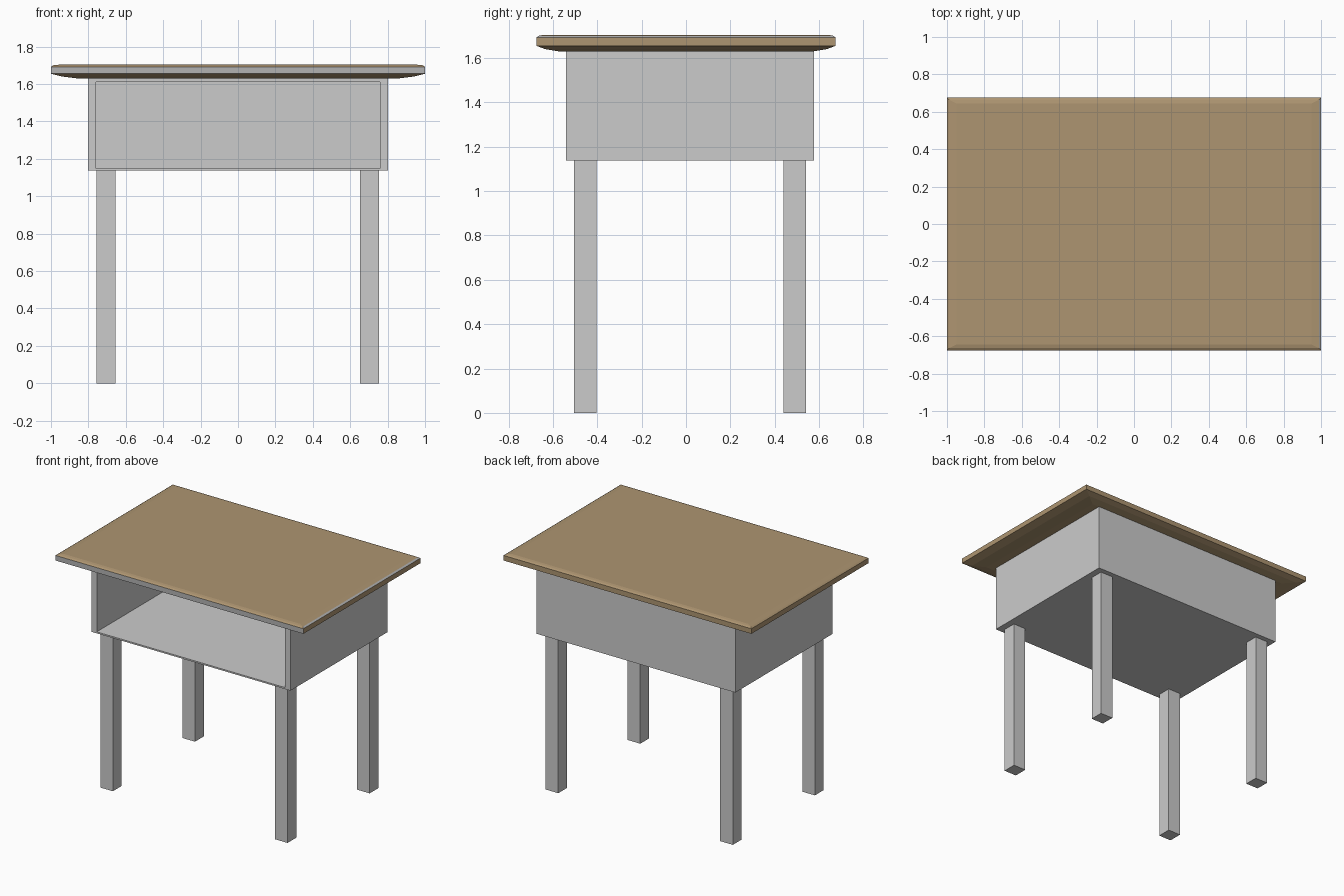
import bpy, bmesh

if "Cube" in bpy.data.objects:
    bpy.data.objects.remove(bpy.data.objects["Cube"])


def loft(name, rings):
    """Skin a chain of four-cornered rings and cap both ends."""
    bm = bmesh.new()
    loops = [[bm.verts.new(p) for p in ring] for ring in rings]
    for a, b in zip(loops, loops[1:]):
        for i in range(4):
            j = (i + 1) % 4
            bm.faces.new((a[i], a[j], b[j], b[i]))
    bm.faces.new(loops[0])
    bm.faces.new(loops[-1])
    bmesh.ops.recalc_face_normals(bm, faces=bm.faces)
    mesh = bpy.data.meshes.new(name)
    bm.to_mesh(mesh)
    bm.free()
    obj = bpy.data.objects.new(name, mesh)
    bpy.context.collection.objects.link(obj)
    return obj


def flat_ring(x0, x1, y0, y1, z):
    return [(x0, y0, z), (x1, y0, z), (x1, y1, z), (x0, y1, z)]


def upright_ring(x, z0, z1, y):
    return [(-x, y, z0), (x, y, z0), (x, y, z1), (-x, y, z1)]


def material(name, color):
    mat = bpy.data.materials.new(name)
    mat.diffuse_color = color
    mat.use_nodes = True
    mat.node_tree.nodes["Principled BSDF"].inputs["Base Color"].default_value = mat.diffuse_color
    return mat


wood = material("wood", (0.42, 0.30, 0.165, 1))
grey = material("grey", (0.45, 0.45, 0.45, 1))

# Table top with softened edges: (z, inset in x, inset in y)
profile = [(1.63, 0.14, 0.10), (1.64, 0.06, 0.04), (1.655, 0, 0),
           (1.692, 0, 0), (1.70, 0.012, 0.012), (1.704, 0.05, 0.03)]
top = loft("table_top", [flat_ring(-1 + ix, 1 - ix, -0.675 + iy, 0.675 - iy, z)
                         for z, ix, iy in profile])
top.data.materials.append(wood)
top.data.materials.append(grey)
# Bare grey strips on the front edge and the right upper bevel
for face in top.data.polygons:
    c = face.center
    if face.normal.y < -0.99 or (c.x > 0.99 and c.z > 1.694):
        face.material_index = 1

# Storage box, open at the front
loft("storage_box", [upright_ring(0.803, 1.137, 1.63, 0.578),
                     upright_ring(0.803, 1.137, 1.63, -0.542),
                     upright_ring(0.76, 1.148, 1.612, -0.542),
                     upright_ring(0.76, 1.148, 1.612, 0.54)])

# Four square legs
for end, y0, y1 in (("front", -0.506, -0.404), ("back", 0.44, 0.541)):
    for side, x0, x1 in (("left", -0.757, -0.655), ("right", 0.652, 0.754)):
        loft(f"{end}_{side}_leg", [flat_ring(x0, x1, y0, y1, 0),
                                   flat_ring(x0, x1, y0, y1, 1.137)])
